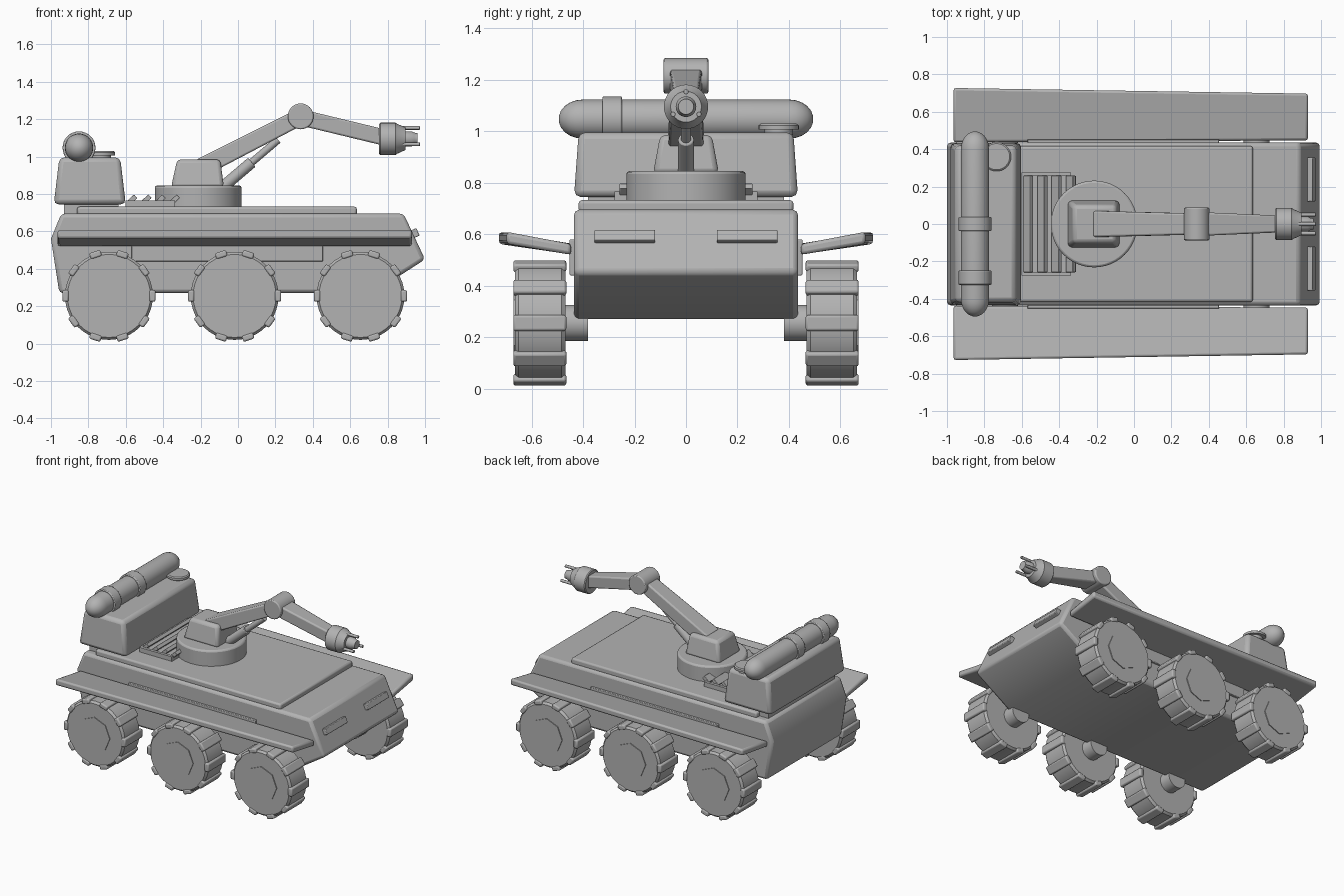
import bpy, bmesh, math
from math import cos, sin, pi, radians
from mathutils import Vector, Matrix

if "Cube" in bpy.data.objects:
    bpy.data.objects.remove(bpy.data.objects["Cube"])

grey = bpy.data.materials.new("plain_grey")
grey.diffuse_color = (0.45, 0.45, 0.45, 1)
grey.use_nodes = True
grey.node_tree.nodes["Principled BSDF"].inputs["Base Color"].default_value = grey.diffuse_color


def finish(name, bm, bevel=0.0, segments=2):
    bmesh.ops.recalc_face_normals(bm, faces=bm.faces)
    me = bpy.data.meshes.new(name)
    bm.to_mesh(me)
    bm.free()
    ob = bpy.data.objects.new(name, me)
    bpy.context.collection.objects.link(ob)
    me.materials.append(grey)
    if bevel:
        mod = ob.modifiers.new("bevel", 'BEVEL')
        mod.width, mod.segments = bevel, segments
        mod.limit_method, mod.angle_limit = 'ANGLE', radians(35)
    bpy.ops.object.select_all(action='DESELECT')
    ob.select_set(True)
    bpy.context.view_layer.objects.active = ob
    bpy.ops.object.shade_smooth_by_angle(angle=radians(35))
    return ob


def loft(name, loops, bevel=0.0):
    """Solid through matching rings of points, capped at both ends."""
    bm = bmesh.new()
    rings = [[bm.verts.new(p) for p in loop] for loop in loops]
    for a, b in zip(rings, rings[1:]):
        n = len(a)
        for i in range(n):
            bm.faces.new((a[i], a[(i + 1) % n], b[(i + 1) % n], b[i]))
    bm.faces.new(rings[0])
    bm.faces.new(rings[-1])
    return finish(name, bm, bevel)


def rect(x0, x1, y0, y1, z):
    return [(x0, y0, z), (x1, y0, z), (x1, y1, z), (x0, y1, z)]


def box(name, x0, x1, y0, y1, z0, z1, bevel=0.0):
    return loft(name, [rect(x0, x1, y0, y1, z0), rect(x0, x1, y0, y1, z1)], bevel)


def lathe(name, origin, axis, profile, n=32, bevel=0.0):
    """Turned part: profile is (distance along axis, radius)."""
    q = Vector(axis).to_track_quat('Z', 'Y')
    o = Vector(origin)
    return loft(name, [[o + q @ Vector((r * cos(2 * pi * i / n), r * sin(2 * pi * i / n), d))
                        for i in range(n)] for d, r in profile], bevel)


def bar(name, a, b, half_a, half_b, bevel=0.01):
    """Tapered beam in the xz plane; half sizes are (y, thickness)."""
    a, b = Vector(a), Vector(b)
    d = (b - a).normalized()
    up, side = Vector((-d.z, 0, d.x)), Vector((0, 1, 0))
    corners = ((-1, -1), (1, -1), (1, 1), (-1, 1))
    return loft(name, [[p + side * h[0] * s + up * h[1] * t for s, t in corners]
                       for p, h in ((a, half_a), (b, half_b))], bevel)


# hull and deck
side_profile = [(-.955, .27), (.72, .27), (1.0, .45), (.885, .695), (-.945, .695), (-1.0, .56)]
loft("hull", [[(x, y, z) for x, z in side_profile] for y in (-.435, .435)], .02)
box("deck_panel", -.86, .635, -.417, .417, .685, .732, .012)

for s in (-1, 1):
    # side panels and sloping fenders
    box("side_panel", -.57, .455, *sorted((s * .42, s * .452)), .44, .58, .004)
    loft("fender", [[(x, s * yi, .52), (x, s * yo, .562), (x, s * yo, .609), (x, s * yi, .562)]
                    for x, yi, yo in ((-.965, .437, .727), (.93, .447, .697))], .013)
    # headlight bars set into the sloping nose
    bar("headlight_bar", (.917, s * .2375, .578), (.962, s * .2375, .598),
        (.118, .022), (.118, .022), .004)

# wheels with lugs, hub plates and axles
for x in (-.69, -.018, .655):
    for s in (-1, 1):
        origin = (x, s * .468, .255)
        lathe("tyre", origin, (0, s, 0),
              [(0, .15), (0, .222), (.015, .235), (.182, .235), (.197, .222), (.197, .15)], 40)
        lathe("hub_plate", (x, s * .655, .255), (0, s, 0), [(0, .125), (.016, .125)], 8)
        lathe("axle", (x, s * .38, .255), (0, s, 0), [(0, .07), (.1, .07)], 20)
        bm = bmesh.new()
        for k in range(10):
            m = (Matrix.Translation((x, s * .568, .255)) @ Matrix.Rotation(k * pi / 5, 4, 'Y')
                 @ Matrix.Translation((.232, 0, 0)) @ Matrix.Diagonal((.034, .206, .062, 1)))
            bmesh.ops.create_cube(bm, size=1, matrix=m)
        finish("tread_lugs", bm, .009)

# rear equipment box on a plinth
box("box_plinth", -.93, -.64, -.38, .38, .69, .76)
loft("equipment_box", [rect(-.985, -.6, -.435, .435, .745),
                       rect(-.955, -.63, -.417, .417, .995)], .025)
lathe("hatch_disc", (-.735, .36, .985), (0, 0, 1),
      [(0, .055), (.022, .055), (.022, .078), (.038, .078), (.044, .07)])

# tank lying across the box with straps
R, L = .076, .495
cap = [(R * 1.25 * (1 - cos(a)), R * sin(a)) for a in [radians(v) for v in (8, 25, 42, 58, 74, 90)]]
lathe("tank", (-.85, -L, 1.047), (0, 1, 0),
      cap + [(2 * L - d, r) for d, r in reversed(cap)])
for y in (-.287, .0):
    lathe("tank_strap", (-.85, y - .038, 1.047), (0, 1, 0), [(0, .088), (.076, .088)], 32, .005)
for y in (-.287, .0):
    box("tank_saddle", -.9, -.8, y - .03, y + .03, .98, 1.02)

# louvred grille
box("grille_base", -.6, -.34, -.275, .275, .725, .742)
for y in (-.268, .268):
    box("grille_rail", -.6, -.34, y - .01, y + .01, .73, .765)
for x in (-.595, -.345):
    box("grille_rail", x - .007, x + .007, -.275, .275, .73, .765)
for i in range(4):
    x = -.585 + .076 * i
    bar("grille_slat", (x, 0, .752), (x + .038, 0, .788), (.258, .013), (.258, .013), .003)

# turret
lathe("turret_ring", (-.213, 0, .72), (0, 0, 1), [(0, .232), (.125, .232)], 48, .012)
loft("turret_pedestal", [rect(-.358, -.075, -.128, .128, .835),
                         rect(-.325, -.095, -.1, .1, .985)], .02)

# arm
bar("lower_arm", (-.2, 0, .94), (.335, 0, 1.213), (.07, .05), (.056, .044))
lathe("elbow", (.335, -.087, 1.215), (0, 1, 0), [(0, .069), (.174, .069)], 32, .007)
bar("upper_arm", (.335, 0, 1.21), (.79, 0, 1.1), (.064, .043), (.044, .043))
rod = Vector((.27, 0, .23)).normalized()
lathe("piston_sleeve", (-.09, 0, .83), rod, [(0, .031), (.215, .031)], 20, .005)
lathe("piston_rod", (-.09, 0, .83), rod, [(.2, .02), (.4, .02)], 16)

# wrist and gripper
lathe("wrist", (.755, 0, 1.095), (1, 0, 0),
      [(0, .08), (.006, .086), (.088, .086), (.096, .08), (.14, .06)])
lathe("gripper_core", (.88, 0, 1.095), (1, 0, 0),
      [(0, .04), (.05, .04), (.062, .033), (.08, .03)], 24)
for k in range(3):
    a = radians(90 + 120 * k)
    at = (.86, .058 * cos(a), 1.095 + .058 * sin(a))
    lathe("gripper_finger", at, (1, 0, 0), [(0, .01), (.112, .01)], 12, .002)
